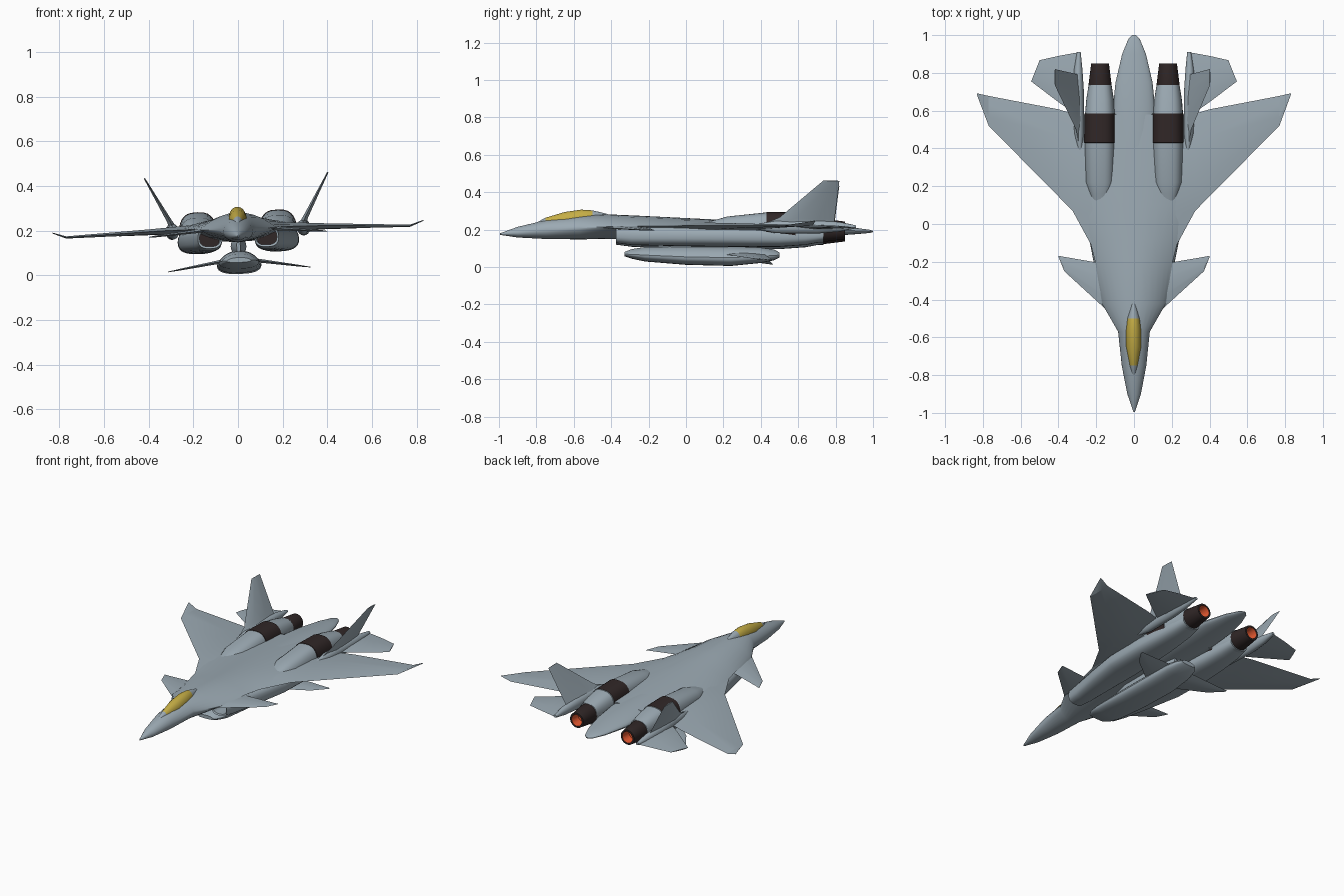
import bpy, bmesh, math
from mathutils import Vector

ROLL = 0.034  # the whole aircraft banks slightly, right wing up


def material(name, rgb):
    m = bpy.data.materials.new(name)
    m.diffuse_color = (*rgb, 1)
    return m


GREY = material("blue_grey_paint", (0.33, 0.40, 0.45))
DARK = material("burnt_metal", (0.03, 0.02, 0.02))
YELLOW = material("canopy_yellow", (0.56, 0.42, 0.06))
ORANGE = material("exhaust_orange", (0.78, 0.10, 0.03))


def signed_pow(v, p):
    return math.copysign(abs(v) ** p, v)


def ring(y, w, zt, ze, zb, pz=1, cx=0, px=1, n=28):
    """Cross-section: half width w, top zt, widest at ze, bottom zb."""
    pts = []
    for i in range(n):
        a = 2 * math.pi * i / n
        c, s = math.cos(a), math.sin(a)
        h = zt - ze if s > 0 else ze - zb
        pts.append((cx + w * signed_pow(c, px), y, ze + h * signed_pow(s, pz)))
    return pts


def loft(name, rings, mats=(GREY,), rule=None, mirror=False, angle=35):
    """Skin a row of rings, cap the ends, colour by rule, mirror if paired."""
    bm = bmesh.new()
    rows = [[bm.verts.new(p) for p in r] for r in rings]
    n = len(rows[0])
    for a, b in zip(rows, rows[1:]):
        for i in range(n):
            j = (i + 1) % n
            bm.faces.new((a[i], a[j], b[j], b[i]))
    bm.faces.new(rows[0])
    bm.faces.new(rows[-1])
    bmesh.ops.recalc_face_normals(bm, faces=bm.faces)
    if rule:
        for f in bm.faces:
            f.material_index = rule(f)
    me = bpy.data.meshes.new(name)
    bm.to_mesh(me)
    bm.free()
    for m in mats:
        me.materials.append(m)
    me.shade_smooth()
    me.set_sharp_from_angle(angle=math.radians(angle))
    ob = bpy.data.objects.new(name, me)
    bpy.context.collection.objects.link(ob)
    if mirror:
        ob.modifiers.new("mirror", "MIRROR").use_mirror_merge = False
    ob.rotation_euler.y = -ROLL
    ob.location.x = ROLL * 0.2
    return ob


def panel(name, sections):
    """Mirrored flying surface from (leading point, trailing point, thickness)."""
    le, te = Vector(sections[0][0]), Vector(sections[0][1])
    normal = (te - le).cross(Vector(sections[-1][0]) - le).normalized()
    rings = []
    for a, b, t in sections:
        a, b = Vector(a), Vector(b)
        off = normal * t / 2
        p, q = a.lerp(b, 0.3), a.lerp(b, 0.7)
        rings.append([a, p + off, q + off * 0.8, b, q - off * 0.8, p - off])
    return loft(name, rings, mirror=True, angle=20)


# Blended fuselage, round nose widening into a sharp-edged body
loft("fuselage", [ring(*s) for s in (
    (-0.995, 0.004, 0.180, 0.176, 0.172),
    (-0.90, 0.036, 0.215, 0.182, 0.158),
    (-0.75, 0.065, 0.250, 0.195, 0.150),
    (-0.57, 0.084, 0.275, 0.205, 0.148, 1.2),
    (-0.42, 0.170, 0.282, 0.210, 0.150, 2),
    (-0.20, 0.205, 0.272, 0.212, 0.150, 2),
    (-0.08, 0.235, 0.266, 0.212, 0.150, 2),
    (0.10, 0.290, 0.257, 0.212, 0.150, 2),
    (0.30, 0.310, 0.248, 0.210, 0.155, 2),
    (0.58, 0.310, 0.233, 0.205, 0.165, 2))])

# Flat tail between the engines
loft("tail_boom", [ring(*s) for s in (
    (0.30, 0.110, 0.245, 0.200, 0.150),
    (0.60, 0.113, 0.238, 0.200, 0.155),
    (0.75, 0.098, 0.225, 0.195, 0.165),
    (0.90, 0.063, 0.210, 0.192, 0.175),
    (0.98, 0.030, 0.200, 0.190, 0.182),
    (1.00, 0.010, 0.193, 0.190, 0.187))])

# Canopy glass with a grey fairing behind
loft("canopy", [ring(*s) for s in (
    (-0.80, 0.010, 0.238, 0.225, 0.215),
    (-0.75, 0.022, 0.264, 0.235, 0.220),
    (-0.65, 0.040, 0.294, 0.245, 0.220),
    (-0.56, 0.040, 0.307, 0.255, 0.230),
    (-0.50, 0.034, 0.303, 0.260, 0.230),
    (-0.42, 0.012, 0.284, 0.260, 0.240))],
    (GREY, YELLOW), lambda f: int(-0.75 < f.calc_center_median().y < -0.5))


# Upper engine humps with a dark band
def hump(y, w, zt):
    return ring(y, w, zt, 0.19, 0.125, 0.85, 0.18, 0.7)


loft("engine", [hump(*s) for s in (
    (0.10, 0.040, 0.230), (0.16, 0.060, 0.247), (0.22, 0.078, 0.264),
    (0.43, 0.082, 0.286), (0.431, 0.085, 0.289), (0.585, 0.083, 0.286),
    (0.586, 0.079, 0.282), (0.66, 0.073, 0.270), (0.735, 0.061, 0.252))],
    (GREY, DARK), lambda f: int(0.43 < f.calc_center_median().y < 0.5855), True)


# Lower nacelles, hollow at the intake
def duct(y, cx, w, zt, zb):
    return ring(y, w, zt, (zt + zb) / 2, zb, 0.75, cx, 0.75)


loft("intake_nacelle", [duct(*s) for s in (
    (-0.20, 0.130, 0.045, 0.200, 0.130), (-0.37, 0.127, 0.046, 0.205, 0.133),
    (-0.375, 0.127, 0.054, 0.213, 0.124), (-0.29, 0.135, 0.062, 0.215, 0.113),
    (-0.10, 0.155, 0.080, 0.215, 0.108), (0.10, 0.172, 0.098, 0.212, 0.104),
    (0.35, 0.178, 0.094, 0.210, 0.101), (0.50, 0.180, 0.085, 0.208, 0.102),
    (0.64, 0.180, 0.074, 0.206, 0.112), (0.735, 0.180, 0.060, 0.200, 0.130))],
    (GREY, DARK),
    lambda f: int(len(f.verts) > 4 and f.calc_center_median().y < 0), True)


# Exhaust nozzles with a glowing inside
def nozzle_rule(f):
    c = f.calc_center_median()
    return int(math.hypot(c.x - 0.18, c.z - 0.19) < 0.038)


loft("nozzle", [ring(y, r, 0.19 + r, 0.19, 0.19 - r, cx=0.18) for y, r in (
    (0.70, 0.055), (0.73, 0.062), (0.85, 0.047), (0.85, 0.036), (0.79, 0.031))],
    (DARK, ORANGE), nozzle_rule, True)

# Outer booms carrying the tail surfaces
loft("side_boom", [ring(y, w, 0.205 + h, 0.205, 0.205 - h, cx=x) for y, x, w, h in (
    (0.36, 0.285, 0.006, 0.010), (0.48, 0.290, 0.026, 0.034),
    (0.70, 0.295, 0.030, 0.036), (0.82, 0.295, 0.022, 0.026),
    (0.91, 0.292, 0.010, 0.008))], mirror=True)

# Flying surfaces
panel("wing", [
    ((0.20, -0.16, 0.212), (0.20, 0.56, 0.205), 0.045),
    ((0.325, 0.07, 0.211), (0.325, 0.585, 0.205), 0.030),
    ((0.40, 0.146, 0.209), (0.40, 0.607, 0.204), 0.024),
    ((0.77, 0.52, 0.196), (0.77, 0.678, 0.196), 0.010),
    ((0.832, 0.685, 0.218), (0.832, 0.692, 0.218), 0.004)])
panel("canard", [
    ((0.14, -0.46, 0.207), (0.16, -0.21, 0.207), 0.018),
    ((0.37, -0.25, 0.187), (0.37, -0.174, 0.187), 0.008),
    ((0.40, -0.175, 0.184), (0.40, -0.168, 0.184), 0.003)])
panel("tailplane", [
    ((0.30, 0.575, 0.205), (0.30, 0.908, 0.202), 0.022),
    ((0.40, 0.645, 0.202), (0.40, 0.89, 0.200), 0.016),
    ((0.545, 0.755, 0.196), (0.50, 0.867, 0.196), 0.006)])
panel("fin", [
    ((0.287, 0.40, 0.215), (0.290, 0.79, 0.215), 0.034),
    ((0.305, 0.50, 0.255), (0.308, 0.795, 0.25), 0.022),
    ((0.411, 0.735, 0.449), (0.411, 0.82, 0.447), 0.006)])


# Belly pod, wider at the bottom, with its own small wings
def pod_ring(y, w, zt, zb):
    mid = zb + 0.4 * (zt - zb)
    r = ring(y, w, zt, mid, zb, 0.8, 0, 0.75)
    return [(x * (1 - 0.3 * max(0, (z - mid) / (zt - mid))), y, z) for x, y, z in r]


loft("belly_pod", [pod_ring(*s) for s in (
    (-0.33, 0.055, 0.080, 0.058), (-0.29, 0.078, 0.096, 0.045),
    (-0.22, 0.090, 0.107, 0.030), (0.00, 0.098, 0.110, 0.012),
    (0.24, 0.100, 0.108, 0.006), (0.40, 0.090, 0.104, 0.022),
    (0.47, 0.072, 0.094, 0.036), (0.50, 0.050, 0.078, 0.052))])
loft("pod_pylon", [ring(y, w, 0.17, 0.13, 0.09) for y, w in (
    (-0.15, 0.008), (-0.05, 0.035), (0.25, 0.035), (0.38, 0.008))])
panel("pod_wing", [
    ((0.06, 0.19, 0.068), (0.06, 0.42, 0.066), 0.018),
    ((0.26, 0.36, 0.036), (0.26, 0.455, 0.034), 0.008),
    ((0.32, 0.45, 0.026), (0.32, 0.465, 0.026), 0.003)])
